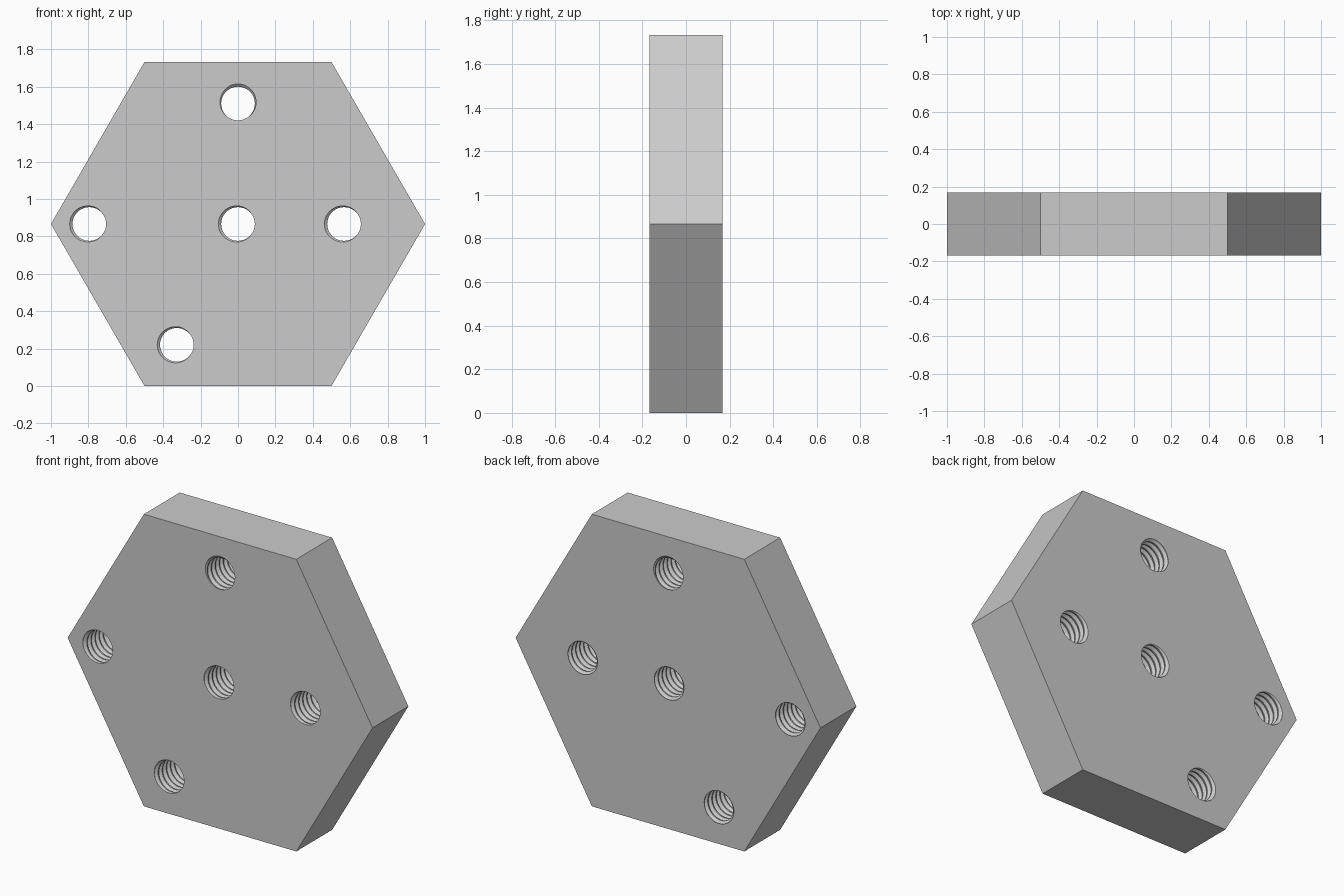
import bpy, bmesh
from math import sin, cos, pi, sqrt

cube = bpy.data.objects.get("Cube")
if cube:
    bpy.data.objects.remove(cube)

HALF = 0.168            # half of the plate thickness
MID = sqrt(3) / 2       # height of the plate centre
MINOR, MAJOR = 0.09, 0.105
PITCH, SEGS = 0.0375, 40
# One thread period: (fraction of pitch, radius)
THREAD = [(0.1, MINOR), (0.45, MAJOR), (0.55, MAJOR), (0.9, MINOR)]


def to_object(bm, name):
    mesh = bpy.data.meshes.new(name)
    bm.to_mesh(mesh)
    bm.free()
    ob = bpy.data.objects.new(name, mesh)
    bpy.context.collection.objects.link(ob)
    return ob


def hex_plate():
    bm = bmesh.new()
    ring = [bm.verts.new((cos(i * pi / 3), -HALF, MID + sin(i * pi / 3))) for i in range(6)]
    face = bm.faces.new(ring)
    side = bmesh.ops.extrude_face_region(bm, geom=[face])
    back = [v for v in side["geom"] if isinstance(v, bmesh.types.BMVert)]
    bmesh.ops.translate(bm, verts=back, vec=(0, 2 * HALF, 0))
    bmesh.ops.recalc_face_normals(bm, faces=bm.faces)
    return to_object(bm, "threaded_hex_plate")


def thread_cutter(x, z, start):
    """Right-handed threaded rod with its groove opening at angle start."""
    bm = bmesh.new()
    turns = int(2 * HALF / PITCH) + 6
    columns = []
    for s in range(SEGS + 1):
        a = start - 2 * pi * s / SEGS
        columns.append([
            bm.verts.new((x + r * cos(a),
                          -HALF + PITCH * (t - 3 + f - 0.5 + s / SEGS),
                          z + r * sin(a)))
            for t in range(turns) for f, r in THREAD])
    for c, d in zip(columns, columns[1:]):
        for i in range(len(c) - 1):
            bm.faces.new((c[i], c[i + 1], d[i + 1], d[i]))
    bmesh.ops.remove_doubles(bm, verts=bm.verts, dist=1e-5)
    # Trim both ends square just outside the plate and cap them
    for sign in (-1, 1):
        bmesh.ops.bisect_plane(
            bm, geom=bm.verts[:] + bm.edges[:] + bm.faces[:],
            plane_co=(0, sign * (HALF + 0.013), 0), plane_no=(0, sign, 0),
            clear_outer=True)
    bmesh.ops.holes_fill(bm, edges=[e for e in bm.edges if e.is_boundary], sides=0)
    bmesh.ops.recalc_face_normals(bm, faces=bm.faces)
    ob = to_object(bm, "thread_cutter")
    ob.hide_render = True
    return ob


plate = hex_plate()
bpy.context.view_layer.objects.active = plate

# Threaded holes: x, z, angle of the groove at the front face
holes = [(0, MID, pi), (0, 1.51, pi / 2), (-0.795, MID, pi),
         (0.567, MID, pi), (-0.327, 0.22, pi)]
for x, z, start in holes:
    cutter = thread_cutter(x, z, start)
    mod = plate.modifiers.new("threaded_hole", 'BOOLEAN')
    mod.operation = 'DIFFERENCE'
    mod.solver = 'EXACT'
    mod.object = cutter
    bpy.ops.object.modifier_apply(modifier=mod.name)
    bpy.data.objects.remove(cutter)
